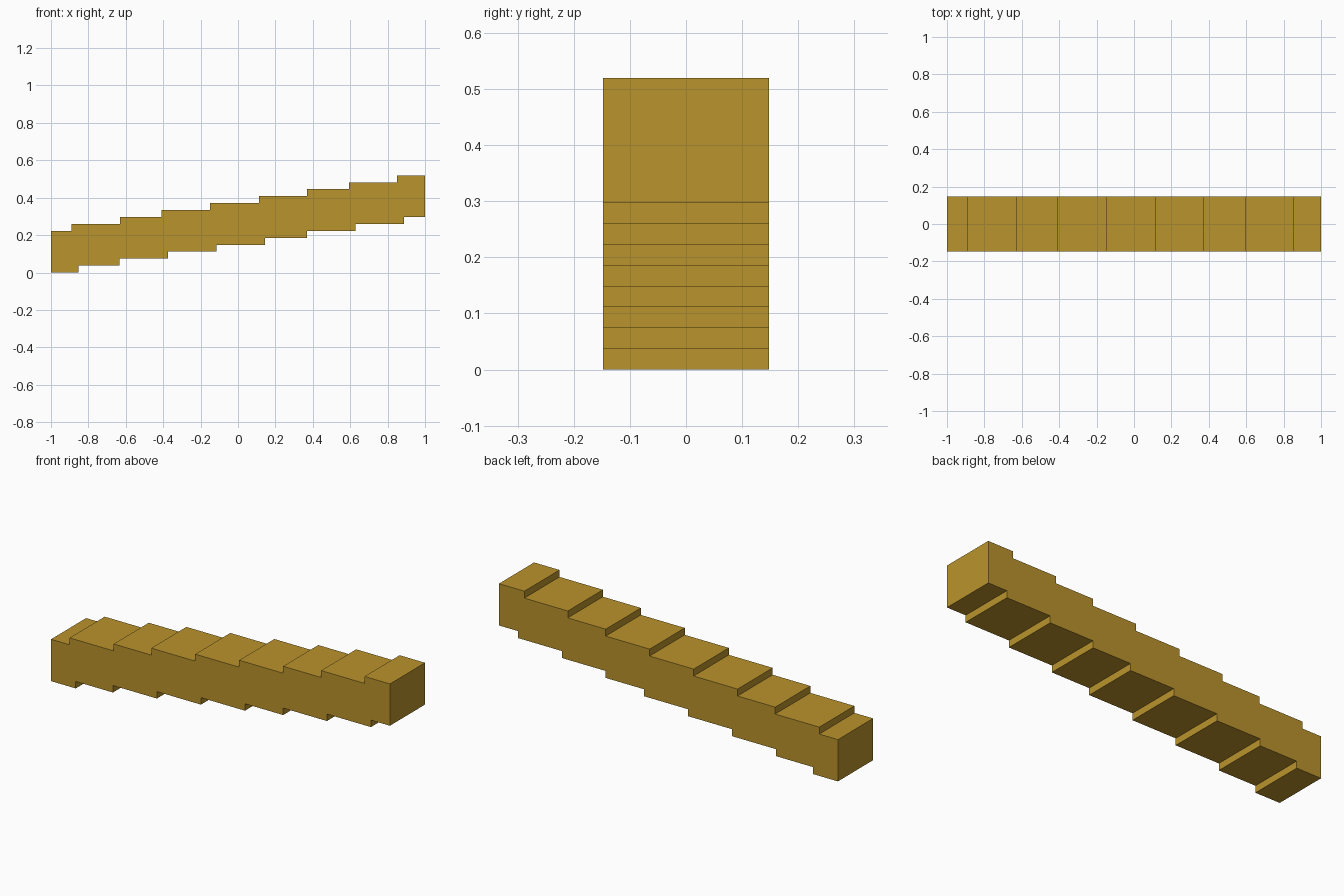
import bpy
import bmesh

if "Cube" in bpy.data.objects:
    bpy.data.objects.remove(bpy.data.objects["Cube"])

STEP = 0.0371        # rise of each step
THICKNESS = 0.223    # height of the beam at its ends
HALF_WIDTH = 0.148

# x positions where the upper and lower edges step up
top_breaks = [-0.89, -0.63, -0.408, -0.149, 0.111, 0.37, 0.594, 0.85]
bottom_breaks = [-0.854, -0.634, -0.375, -0.115, 0.145, 0.37, 0.628, 0.888]


def stair_line(breaks, base):
    """Stepped line from x = -1 to x = 1, rising at each break."""
    points = [(-1, base)]
    for i, x in enumerate(breaks):
        points += [(x, base + i * STEP), (x, base + (i + 1) * STEP)]
    return points + [(1, base + len(breaks) * STEP)]


# Stepped beam: side profile extruded across its width
profile = stair_line(bottom_breaks, 0) + stair_line(top_breaks, THICKNESS)[::-1]
bm = bmesh.new()
side = bm.faces.new([bm.verts.new((x, -HALF_WIDTH, z)) for x, z in profile])
extruded = bmesh.ops.extrude_face_region(bm, geom=[side], use_keep_orig=True)
new_verts = [g for g in extruded["geom"] if isinstance(g, bmesh.types.BMVert)]
bmesh.ops.translate(bm, verts=new_verts, vec=(0, 2 * HALF_WIDTH, 0))
bmesh.ops.recalc_face_normals(bm, faces=bm.faces)
mesh = bpy.data.meshes.new("stepped_beam")
bm.to_mesh(mesh)
bm.free()

# Ochre colour
ochre = bpy.data.materials.new("ochre")
ochre.diffuse_color = (0.491, 0.292, 0.025, 1)
ochre.use_nodes = True
ochre.node_tree.nodes["Principled BSDF"].inputs["Base Color"].default_value = ochre.diffuse_color
mesh.materials.append(ochre)
beam = bpy.data.objects.new("stepped_beam", mesh)
bpy.context.collection.objects.link(beam)
